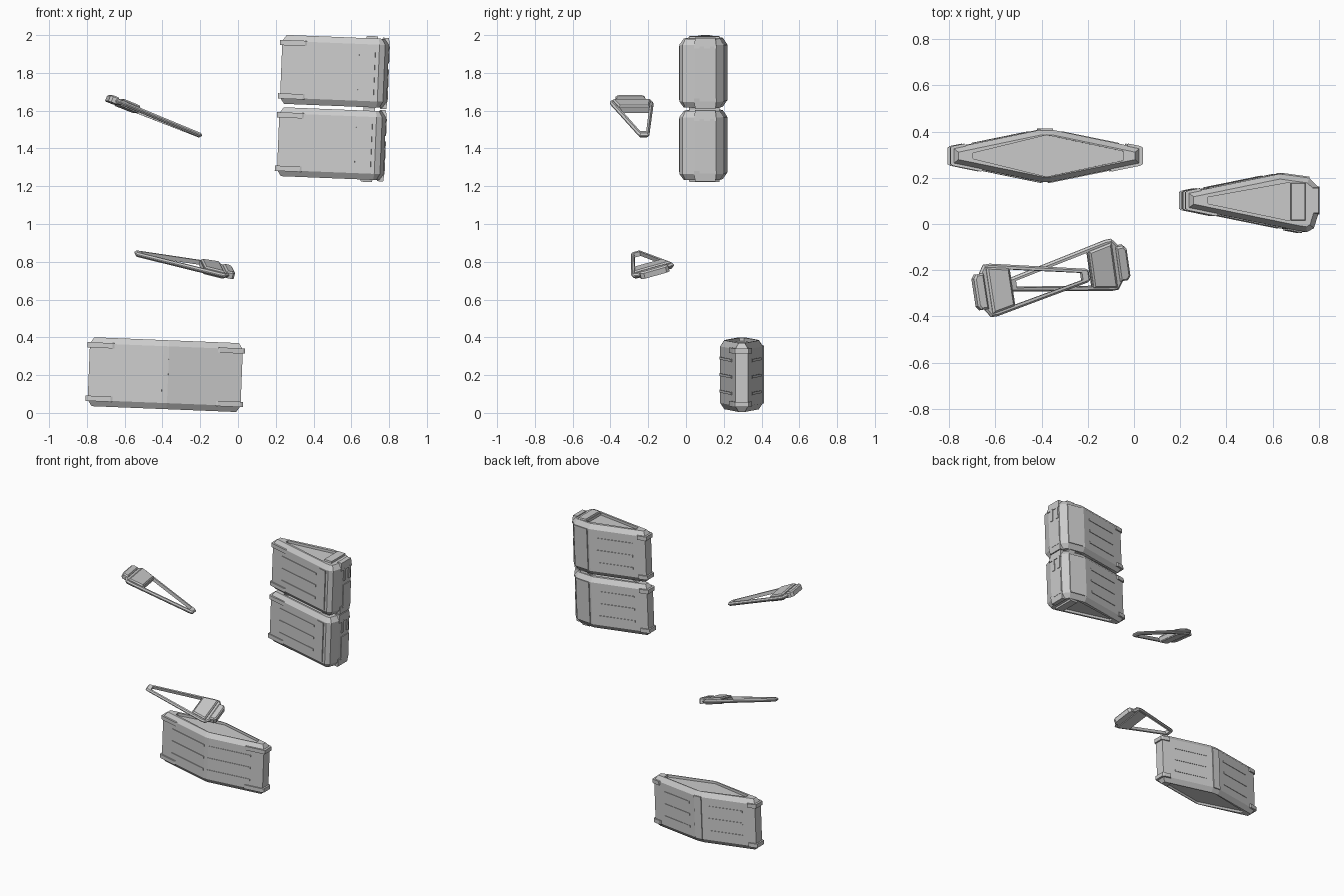
import bpy, bmesh, math
from mathutils import Matrix, Vector

if "Cube" in bpy.data.objects:
    bpy.data.objects.remove(bpy.data.objects["Cube"])

H = 0.365                      # case height
SLOPE = 0.204                  # flare of the wedge sides


def offset(poly, d):
    """Inset a counter-clockwise outline by d (negative grows it)."""
    out = []
    for i, p in enumerate(poly):
        p, a, b = Vector(p), Vector(poly[i - 1]), Vector(poly[(i + 1) % len(poly)])
        e, f = (p - a).normalized(), (b - p).normalized()
        n, m = Vector((-e.y, e.x)), Vector((-f.y, f.x))
        out.append(p + (n + m) * d / (1 + n.dot(m)))
    return out


def finish(name, bm, M):
    bmesh.ops.recalc_face_normals(bm, faces=bm.faces)
    me = bpy.data.meshes.new(name)
    bm.to_mesh(me)
    bm.free()
    ob = bpy.data.objects.new(name, me)
    bpy.context.collection.objects.link(ob)
    ob.matrix_world = M
    return ob


def ring(bm, poly, z):
    return [bm.verts.new((p[0], p[1], z)) for p in poly]


def bridge(bm, a, b):
    for i in range(len(a)):
        j = (i + 1) % len(a)
        bm.faces.new((a[i], a[j], b[j], b[i]))


def prism(name, M, poly, z0, z1, ch=0.0):
    """Extruded outline with an optional chamfered top."""
    bm = bmesh.new()
    rings = [ring(bm, poly, z0), ring(bm, poly, z1 - ch)]
    if ch:
        rings.append(ring(bm, offset(poly, ch), z1))
    for a, b in zip(rings, rings[1:]):
        bridge(bm, a, b)
    bm.faces.new(rings[0])
    bm.faces.new(rings[-1])
    return finish(name, bm, M)


def rect(x0, x1, y0, y1):
    return [(x0, y0), (x1, y0), (x1, y1), (x0, y1)]


def strip(name, M, p, q, z0, z1, t=0.005):
    """Plate lying on the side wall that runs p -> q (outside on the right)."""
    p, q = Vector(p), Vector(q)
    d = (q - p).normalized()
    n = Vector((d.y, -d.x))
    prism(name, M, [p + n * t, q + n * t, q - n * .006, p - n * .006], z0, z1)


def shell(name, M, outline, hole, h, inset, ch, depth=None):
    """Chamfered case with a recess top and bottom, or a through hole."""
    bm = bmesh.new()
    rings = [ring(bm, offset(outline, d), z) for d, z in
             ((inset, 0), (0, ch), (0, h - ch), (inset, h))]
    for a, b in zip(rings, rings[1:]):
        bridge(bm, a, b)
    lips = []
    for r, z, s in ((rings[0], 0, 1), (rings[-1], h, -1)):
        lip = ring(bm, hole, z)
        lips.append(lip)
        if depth:
            floor = ring(bm, hole, z + s * depth)
            bridge(bm, lip, floor)
            bm.faces.new(floor)
    if not depth:
        bridge(bm, *lips)
    for r, lip in ((rings[0], lips[0]), (rings[-1], lips[1])):
        edges = []
        for loop in (r, lip):
            for i in range(len(loop)):
                a, b = loop[i - 1], loop[i]
                edges.append(bm.edges.get((a, b)))
        bmesh.ops.triangle_fill(bm, edges=edges, use_beauty=True)
    return finish(name, bm, M)


def pose(center, pivot):
    return (Matrix.Translation(center) @ Matrix.Rotation(math.radians(2.3), 4, 'Y')
            @ Matrix.Translation(-Vector(pivot)))


def clips(name, M):
    """Two bands hooked round the narrow end at x = 0."""
    w = lambda x: .034 + SLOPE * x + .009
    poly = [(-.012, -.036), (.0, -w(0)), (.12, -w(.12)), (.13, -w(.13) + .006),
            (.05, w(.05)), (0, w(0)), (-.012, .036)]
    for z in (.027, H - .055):
        prism(name + "_clip", M, poly, z, z + .028)


def wall(x, side):
    return (x, side * (.034 + SLOPE * x))


RIBS = (.095, .183, .27)

# Stacked wedge cases
WEDGE = [(0, -.034), (.47, -.13), (.515, -.137), (.545, -.12), (.565, -.055),
         (.565, .058), (.525, .097), (.395, .115), (0, .034)]
HOLE = [(.085, -.014), (.44, -.088), (.44, .078), (.085, .014)]
for name, c in (("upper_case", (.511, .102, 1.808)), ("lower_case", (.495, .102, 1.425))):
    M = pose(c, (.2825, 0, H / 2))
    shell(name, M, WEDGE, HOLE, H, .022, .032, .018)
    clips(name, M)
    for z in RIBS:
        strip(name + "_front_rib", M, wall(.09, -1), wall(.41, -1), z - .007, z + .007, .004)
        strip(name + "_back_rib", M, wall(.34, 1), wall(.09, 1), z - .007, z + .007, .004)
    strip(name + "_front_panel", M, wall(.44, -1), (.495, -.134), .04, .325, .006)
    strip(name + "_back_band", M, (.525, .097), (.41, .113), .035, H - .035, .006)
    # windows on the wide end
    strip(name + "_end_panel", M, (.565, -.03), (.565, .055), .035, .205)
    for y in (-.03, .025):
        strip(name + "_end_window", M, (.565, y), (.565, y + .022), .235, .325)
    # cap blocks and grips, top and bottom
    flip = Matrix.Translation((0, 0, H)) @ Matrix.Diagonal((1, 1, -1, 1))
    for F, side in ((Matrix(), "top"), (flip, "bottom")):
        N = M @ F
        for sub, poly, z0, z1 in (("block", rect(.44, .51, -.09, .08), H - .02, H + .012),
                                  ("grip", rect(.525, .57, -.06, .06), H - .05, H + .006)):
            bm = bmesh.new()
            zs = [H - a if side == "bottom" else a for a in (z0, z1)]
            r = [ring(bm, poly, zs[0]), ring(bm, offset(poly, .006), zs[1])]
            bridge(bm, *r)
            bm.faces.new(r[0])
            bm.faces.new(r[1])
            finish(f"{name}_{side}_{sub}", bm, M)

# Double wedge case
L = .405
DIAMOND = [(0, -.034), (L - .015, -.114), (L + .015, -.114), (2 * L, -.034),
           (2 * L, .034), (L + .03, .112), (L - .03, .112), (0, .034)]
DHOLE = [(.085, -.012), (L, -.09), (2 * L - .075, -.02), (2 * L - .075, .02),
         (L, .09), (.085, .012)]
M = pose((-.385, .295, .2025), (L, 0, H / 2))
X = M @ Matrix.Translation((2 * L, 0, 0)) @ Matrix.Rotation(math.pi, 4, 'Z')
shell("double_case", M, DIAMOND, DHOLE, H, .022, .032, .018)
clips("double_case_left", M)
R = M @ Matrix.Translation((2 * L, 0, 0)) @ Matrix.Diagonal((-1, 1, 1, 1))
clips("double_case_right", R)
for z in RIBS:
    a, b = z - .007, z + .007
    strip("double_case_front_rib", M, wall(.09, -1), wall(L - .015, -1), a, b, .004)
    strip("double_case_back_rib", M, wall(.33, 1), wall(.09, 1), a, b, .004)
    strip("double_case_back_rib", X, wall(.09, -1), wall(.33, -1), a, b, .004)
    strip("double_case_front_rib", X, wall(L - .015, 1), wall(.09, 1), a, b, .004)
strip("double_case_back_band", M, (L + .028, .112), (L - .028, .112), .03, H - .03, .006)

# Loose open lids, local x runs from the tip to the thick end
LID = [(0, -.022), (.012, -.03), (.45, -.115), (.48, -.115), (.505, -.08), (.505, .08),
       (.48, .115), (.45, .115), (.012, .03), (0, .022)]
LHOLE = [(.035, -.016), (.365, -.078), (.365, .078), (.035, .016)]
for name, tip, end, up in (
        ("high_lid", (-.195, -.222, 1.467), (-.683, -.297, 1.663), (0, 0, 1)),
        ("low_lid", (-.545, -.265, .845), (-.028, -.163, .742), (0, -.27, .96))):
    ax = (Vector(end) - Vector(tip)).normalized()
    ay = Vector(up).cross(ax).normalized()
    az = ax.cross(ay)
    M = Matrix((ax, ay, az)).transposed().to_4x4()
    M.translation = Vector(tip) - az * .012
    shell(name + "_frame", M, LID, LHOLE, .024, .008, .009)
    prism(name + "_block", M, [(.37, -.082), (.475, -.102), (.475, .102), (.37, .082)],
          -.006, .036, .008)
    prism(name + "_grip", M, [(.49, -.078), (.525, -.078), (.538, -.06), (.538, .06),
                              (.525, .078), (.49, .078)], -.004, .034, .008)
